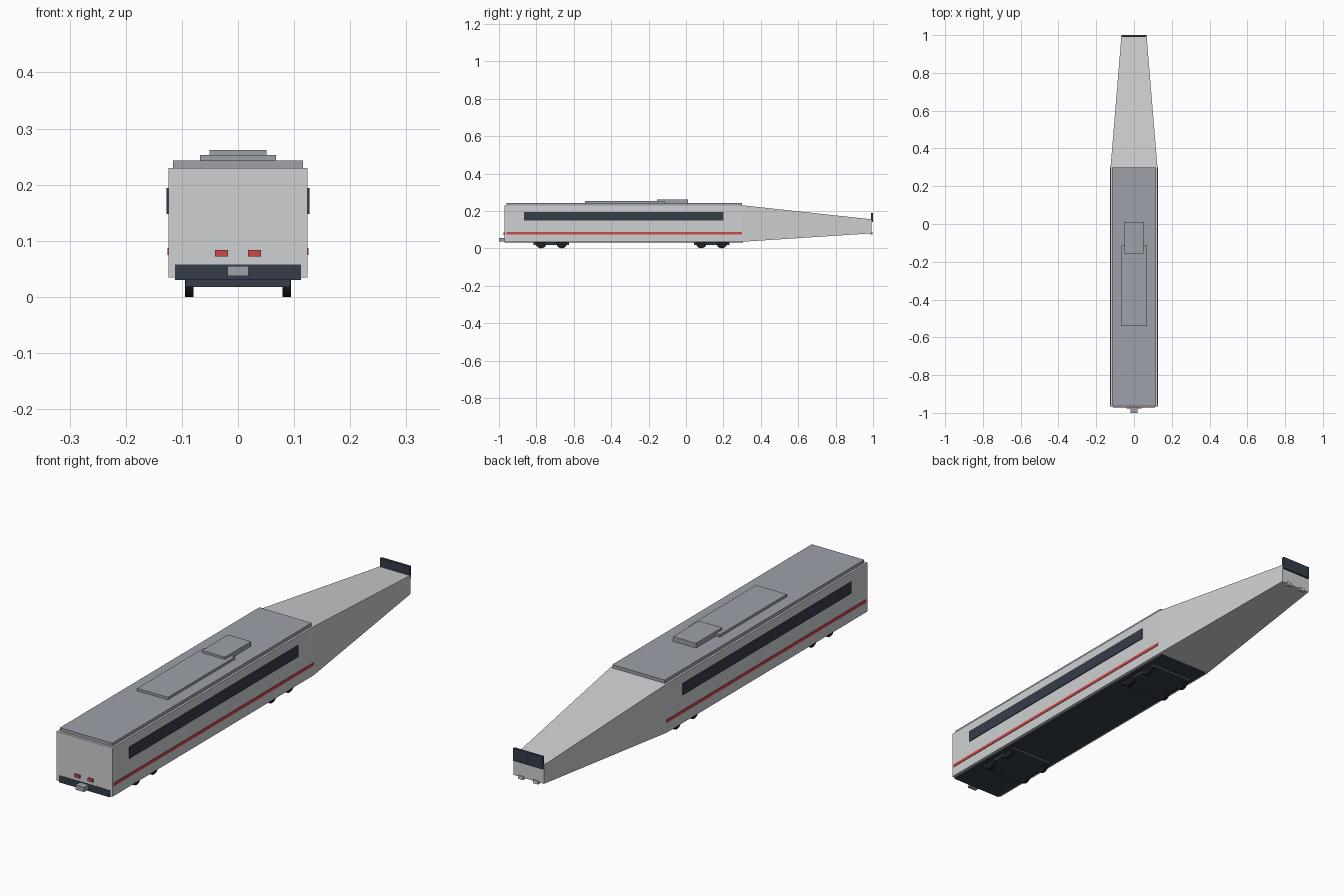
import bpy
import bmesh
from math import pi
from mathutils import Matrix

cube = bpy.data.objects.get("Cube")
if cube:
    bpy.data.objects.remove(cube, do_unlink=True)


def material(name, r, g, b):
    m = bpy.data.materials.new(name)
    m.use_nodes = True
    m.diffuse_color = (r, g, b, 1)
    m.node_tree.nodes["Principled BSDF"].inputs["Base Color"].default_value = (r, g, b, 1)
    return m


PALE = material("pale grey paint", 0.62, 0.63, 0.64)
ROOF = material("roof grey", 0.34, 0.355, 0.4)
DARK = material("dark blue grey", 0.036, 0.047, 0.068)
BLACK = material("wheel black", 0.012, 0.013, 0.016)
RED = material("signal red", 0.6, 0.065, 0.065)


def finish(name, bm, mat):
    bmesh.ops.recalc_face_normals(bm, faces=bm.faces)
    mesh = bpy.data.meshes.new(name)
    bm.to_mesh(mesh)
    bm.free()
    mesh.materials.append(mat)
    obj = bpy.data.objects.new(name, mesh)
    bpy.context.collection.objects.link(obj)
    return obj


def box(name, x, y, z, mat):
    """Box from (low, high) ranges on each axis."""
    bm = bmesh.new()
    bmesh.ops.create_cube(bm, size=1)
    for v in bm.verts:
        v.co = [r[0] if c < 0 else r[1] for c, r in zip(v.co, (x, y, z))]
    return finish(name, bm, mat)


def centred(name, half, y, z, mat):
    return box(name, (-half, half), y, z, mat)


def pair(name, x, y, z, mat):
    """Mirrored boxes on the left (+x) and right (-x)."""
    box("left_" + name, x, y, z, mat)
    box("right_" + name, (-x[1], -x[0]), y, z, mat)


# Carriage body
centred("carriage_body", 0.124, (-0.97, 0.3), (0.035, 0.23), PALE)

# Tapered nose
nose = centred("tapered_nose", 0.124, (0.3, 0.993), (0.035, 0.23), PALE)
for v in nose.data.vertices:
    if v.co.y > 0.5:
        v.co.x *= 0.54
        v.co.z = 0.155 if v.co.z > 0.1 else 0.08

# Roof and its equipment
centred("roof_panel", 0.116, (-0.96, 0.3), (0.23, 0.243), ROOF)
centred("long_roof_unit", 0.068, (-0.54, -0.115), (0.243, 0.253), ROOF)
centred("short_roof_unit", 0.051, (-0.155, 0.01), (0.243, 0.262), ROOF)

# Window bands and stripes
pair("window_band", (0.123, 0.127), (-0.865, 0.2), (0.148, 0.194), DARK)
pair("side_stripe", (0.123, 0.126), (-0.96, 0.3), (0.075, 0.087), RED)

# Underframe and flat end coupler
centred("underframe", 0.112, (-0.971, 0.305), (0.03, 0.058), DARK)
centred("coupler", 0.019, (-1.0, -0.96), (0.037, 0.055), ROOF)
pair("tail_light", (0.018, 0.041), (-0.976, -0.965), (0.072, 0.084), RED)

# Nose windscreen and lamps
centred("nose_windscreen", 0.065, (0.99, 1.0), (0.14, 0.19), DARK)
pair("nose_lamp", (0.022, 0.044), (0.985, 0.998), (0.073, 0.086), PALE)

# Bogies, each with two axles
for end, mid in (("flat_end", -0.72), ("nose_end", 0.137)):
    centred(end + "_bogie_frame", 0.094, (mid - 0.095, mid + 0.095), (0.018, 0.032), DARK)
    for n, offset in enumerate((-0.055, 0.055), 1):
        for side, sign in (("left", 1), ("right", -1)):
            bm = bmesh.new()
            place = Matrix.Translation((sign * 0.087, mid + offset, 0.029))
            bmesh.ops.create_cone(
                bm, cap_ends=True, segments=20, radius1=0.029, radius2=0.029,
                depth=0.015, matrix=place @ Matrix.Rotation(pi / 2, 4, "Y"))
            finish(f"{end}_{side}_wheel_{n}", bm, BLACK)
